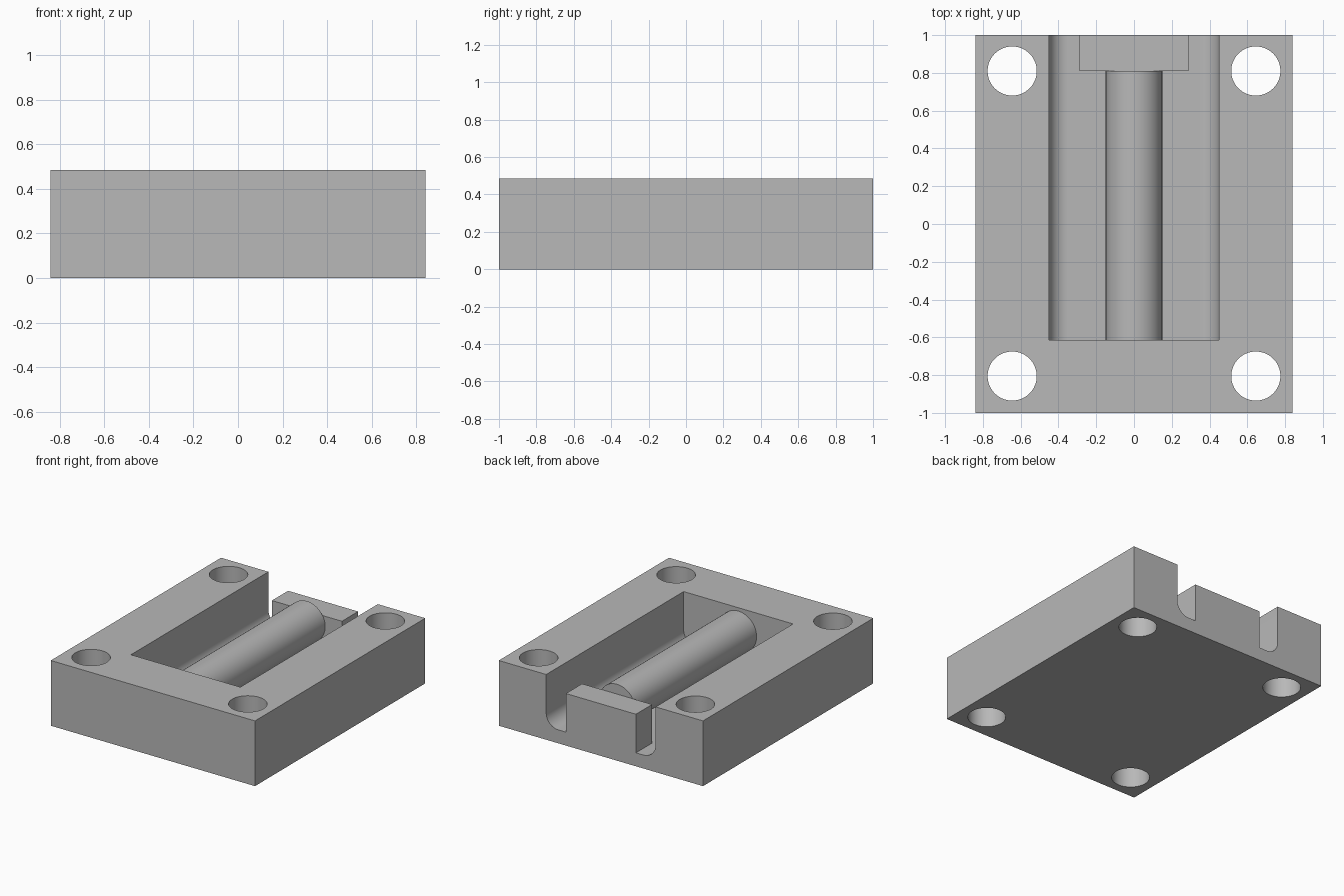
import bpy, bmesh
from math import sin, cos, pi, radians

cube = bpy.data.objects.get("Cube")
if cube:
    bpy.data.objects.remove(cube, do_unlink=True)

WIDTH, HEIGHT = 1.68, 0.485
FLOOR, FILLET, HALF = 0.1, 0.1, 0.45
WALL_Y, PLATE_Y = -0.615, 0.81

grey = bpy.data.materials.new("grey")
grey.use_nodes = True
grey.diffuse_color = (0.48, 0.48, 0.48, 1)
grey.node_tree.nodes["Principled BSDF"].inputs["Base Color"].default_value = grey.diffuse_color


def prism(name, outline, y0, y1):
    """Extrude an x/z outline from y0 to y1."""
    bm = bmesh.new()
    face = bm.faces.new([bm.verts.new((x, y0, z)) for x, z in outline])
    new = bmesh.ops.extrude_face_region(bm, geom=[face])["geom"]
    bmesh.ops.translate(bm, vec=(0, y1 - y0, 0),
                        verts=[g for g in new if isinstance(g, bmesh.types.BMVert)])
    bmesh.ops.recalc_face_normals(bm, faces=bm.faces)
    mesh = bpy.data.meshes.new(name)
    bm.to_mesh(mesh)
    bm.free()
    obj = bpy.data.objects.new(name, mesh)
    bpy.context.collection.objects.link(obj)
    mesh.materials.append(grey)
    return obj


def rect(half, z0, z1):
    return [(-half, z0), (half, z0), (half, z1), (-half, z1)]


def smooth(obj):
    bpy.ops.object.select_all(action='DESELECT')
    obj.select_set(True)
    bpy.context.view_layer.objects.active = obj
    bpy.ops.object.shade_smooth_by_angle(angle=radians(30))


# Base block
base = prism("base_block", rect(WIDTH / 2, 0, HEIGHT), -1, 1)

# Channel cutter with rounded lower edges, open at the back
angles = [i * pi / 24 for i in range(13)]
right = [(HALF - FILLET + FILLET * sin(a), FLOOR + FILLET - FILLET * cos(a)) for a in angles]
right.append((HALF, 1))
outline = right + [(-x, z) for x, z in reversed(right)]
cutters = [prism("channel_cutter", outline, WALL_Y, 1.2)]

# Corner bolt hole cutters
for x in (-0.645, 0.645):
    for y in (-0.805, 0.81):
        bpy.ops.mesh.primitive_cylinder_add(vertices=64, radius=0.13, depth=2, location=(x, y, 0))
        cutters.append(bpy.context.object)
        cutters[-1].name = "bolt_hole_cutter"
        cutters[-1].data.materials.append(grey)

for cutter in cutters:
    mod = base.modifiers.new("cut", 'BOOLEAN')
    mod.operation, mod.solver, mod.object = 'DIFFERENCE', 'EXACT', cutter
bpy.context.view_layer.update()
cut_mesh = bpy.data.meshes.new_from_object(
    base.evaluated_get(bpy.context.evaluated_depsgraph_get()))
base.modifiers.clear()
base.data = cut_mesh
for cutter in cutters:
    bpy.data.objects.remove(cutter, do_unlink=True)
smooth(base)

# Support plate closing the middle of the open end
prism("support_plate", rect(0.288, FLOOR, 0.387), PLATE_Y, 1)

# Round bar between the front wall and the support plate
bar_outline = [(0.15 * cos(i * pi / 32), 0.31 + 0.15 * sin(i * pi / 32)) for i in range(64)]
smooth(prism("round_bar", bar_outline, WALL_Y, PLATE_Y))
